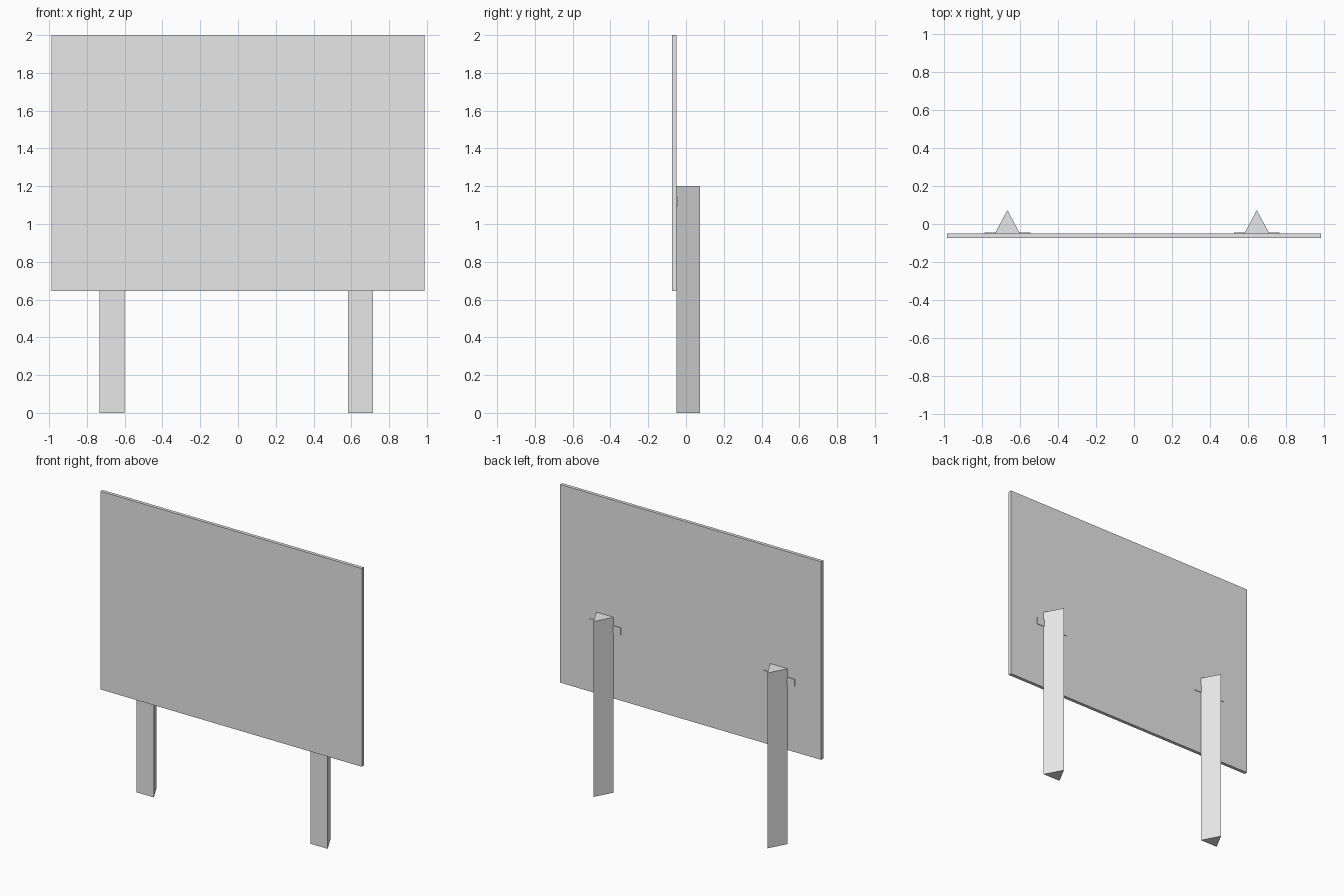
import bpy
import bmesh

if "Cube" in bpy.data.objects:
    bpy.data.objects.remove(bpy.data.objects["Cube"], do_unlink=True)

# Single light grey
grey = bpy.data.materials.new("light_grey")
grey.use_nodes = True
COLOUR = (0.8, 0.8, 0.8, 1)
grey.diffuse_color = COLOUR
grey.node_tree.nodes["Principled BSDF"].inputs["Base Color"].default_value = COLOUR


def prism(name, outline, z0, z1):
    """Extrude a plan outline (x, y) from z0 up to z1."""
    bm = bmesh.new()
    base = bm.faces.new([bm.verts.new((x, y, z0)) for x, y in outline])
    top = bmesh.ops.extrude_face_region(bm, geom=[base])["geom"]
    moved = [v for v in top if isinstance(v, bmesh.types.BMVert)]
    bmesh.ops.translate(bm, verts=moved, vec=(0, 0, z1 - z0))
    bmesh.ops.recalc_face_normals(bm, faces=bm.faces)
    mesh = bpy.data.meshes.new(name)
    bm.to_mesh(mesh)
    bm.free()
    mesh.materials.append(grey)
    obj = bpy.data.objects.new(name, mesh)
    bpy.context.collection.objects.link(obj)
    return obj


def rectangle(x0, x1, y0, y1):
    return [(x0, y0), (x1, y0), (x1, y1), (x0, y1)]


FRONT, BACK = -0.073, -0.05   # faces of the board
APEX = 0.073                  # rear ridge of the posts

# Sign board
prism("sign_board", rectangle(-0.988, 0.988, FRONT, BACK), 0.644, 2.0)

# Triangular posts, each with a thin fixing strap on the back of the board
for side, x in (("right", -0.668), ("left", 0.648)):
    prism(side + "_post", [(x - 0.066, BACK), (x + 0.066, BACK), (x, APEX)], 0, 1.2)
    prism(side + "_strap", rectangle(x - 0.121, x + 0.121, BACK, BACK + 0.004), 1.093, 1.143)
